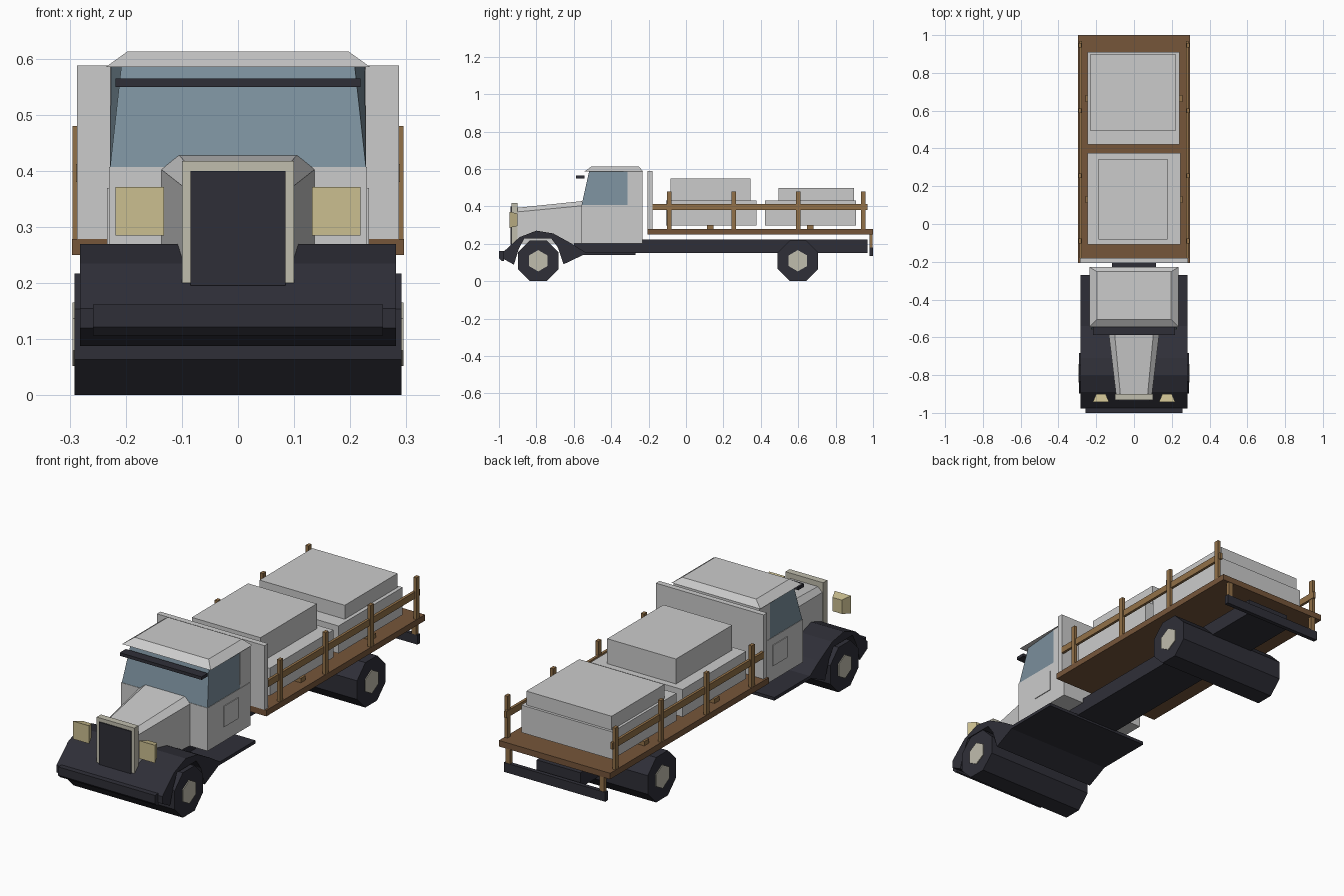
import bpy, math

def mat(name, r, g, b):
    m = bpy.data.materials.new(name)
    m.diffuse_color = (r, g, b, 1)
    return m

GREY = mat("light grey paint", 0.6, 0.6, 0.6)
DARK = mat("dark slate", 0.028, 0.028, 0.039)
BLUE = mat("window blue", 0.2, 0.28, 0.34)
CREAM = mat("cream trim", 0.53, 0.51, 0.42)
LAMP = mat("lamp yellow", 0.6, 0.52, 0.28)
WOOD = mat("deck wood", 0.18, 0.092, 0.042)
RAIL = mat("rail wood", 0.29, 0.165, 0.065)

def loft(name, a, b, m):
    """Solid joining two matching closed outlines."""
    n = len(a)
    faces = [tuple(range(n))[::-1], tuple(range(n, 2 * n))]
    faces += [(i, (i + 1) % n, (i + 1) % n + n, i + n) for i in range(n)]
    me = bpy.data.meshes.new(name)
    me.from_pydata(list(a) + list(b), [], faces)
    me.materials.append(m)
    ob = bpy.data.objects.new(name, me)
    bpy.context.collection.objects.link(ob)
    # consistent outward normals
    import bmesh
    bm = bmesh.new()
    bm.from_mesh(me)
    bmesh.ops.recalc_face_normals(bm, faces=bm.faces)
    bm.to_mesh(me)
    bm.free()
    return ob

def rect(x0, x1, y0, y1, z):
    return [(x0, y0, z), (x1, y0, z), (x1, y1, z), (x0, y1, z)]

def box(name, x0, x1, y0, y1, z0, z1, m):
    return loft(name, rect(x0, x1, y0, y1, z0), rect(x0, x1, y0, y1, z1), m)

def side_profile(name, pts, half, m):
    """Extrude a (y, z) outline across the width."""
    return loft(name, [(-half, y, z) for y, z in pts], [(half, y, z) for y, z in pts], m)

def ngon(n, r, cy, cz, turn):
    return [(cy + r * math.cos(turn + i * math.tau / n),
             cz + r * math.sin(turn + i * math.tau / n)) for i in range(n)]

# Wheels: full-width eight-sided rollers with six-sided hubs
for label, y in (("front", -0.79), ("rear", 0.598)):
    side_profile(label + "_wheels", ngon(8, 0.117, y, 0.109, math.pi / 8), 0.291, DARK)
    side_profile(label + "_hubs", ngon(6, 0.057, y, 0.109, math.pi / 2), 0.295, CREAM)

# Fenders running back into the running boards
side_profile("fenders_and_running_board", [
    (-0.978, 0.155), (-0.89, 0.235), (-0.80, 0.27), (-0.71, 0.255), (-0.61, 0.20),
    (-0.54, 0.155), (-0.27, 0.155), (-0.27, 0.14), (-0.55, 0.14), (-0.655, 0.09),
    (-0.685, 0.18), (-0.72, 0.228), (-0.865, 0.228), (-0.895, 0.17), (-0.92, 0.088),
    (-0.978, 0.12)], 0.282, DARK)

# Chassis and bumpers
box("chassis", -0.116, 0.116, -0.60, 0.97, 0.15, 0.222, DARK)
side_profile("front_bumper", [(-1, 0.122), (-1, 0.162), (-0.974, 0.162), (-0.974, 0.107),
                              (-0.985, 0.107)], 0.258, DARK)
box("rear_bumper", -0.27, 0.27, 0.98, 1.0, 0.135, 0.18, DARK)
for s in (-1, 1):
    box("rear_bumper_mount", s * 0.25 - 0.012, s * 0.25 + 0.012, 0.98, 0.998, 0.18, 0.25, RAIL)

# Cab body, rear pillar block, windows and roof
box("cab_body", -0.23, 0.23, -0.56, -0.232, 0.2, 0.407, GREY)
box("cab_back", -0.228, 0.228, -0.312, -0.232, 0.407, 0.587, GREY)
loft("cab_windows", rect(-0.228, 0.228, -0.558, -0.312, 0.407),
     [(-0.208, -0.518, 0.587), (0.208, -0.518, 0.587),
      (0.226, -0.312, 0.587), (-0.226, -0.312, 0.587)], BLUE)
loft("roof", rect(-0.236, 0.236, -0.545, -0.228, 0.585),
     rect(-0.197, 0.197, -0.505, -0.252, 0.613), GREY)
box("sun_visor", -0.218, 0.218, -0.588, -0.542, 0.55, 0.565, DARK)
for s in (-1, 1):
    box("door_panel", s * 0.2315 - 0.002, s * 0.2315 + 0.002, -0.44, -0.33, 0.27, 0.37, GREY)

# Engine hood: chamfered section that narrows to the front
def hood_ring(y, w, t, z0, z1):
    return [(-w, y, 0.2), (-w, y, z0), (-t, y, z1), (t, y, z1), (w, y, z0), (w, y, 0.2)]
loft("hood", hood_ring(-0.905, 0.095, 0.072, 0.37, 0.392),
     hood_ring(-0.555, 0.137, 0.105, 0.403, 0.428), GREY)

# Radiator frame and dark grille
box("grille_frame", -0.1, 0.1, -0.932, -0.9, 0.2, 0.418, CREAM)
box("grille", -0.085, 0.085, -0.937, -0.93, 0.196, 0.4, DARK)

# Headlights flaring towards the front
def lamp_ring(cx, y, hx, hz):
    return [(cx - hx, y, 0.328 - hz), (cx + hx, y, 0.328 - hz),
            (cx + hx, y, 0.328 + hz), (cx - hx, y, 0.328 + hz)]
for s in (-1, 1):
    loft("headlight", lamp_ring(s * 0.175, -0.943, 0.043, 0.043),
         lamp_ring(s * 0.175, -0.9, 0.025, 0.033), LAMP)

# Load bed and headboard
box("deck", -0.296, 0.296, -0.207, 1.0, 0.25, 0.279, WOOD)
box("headboard", -0.287, 0.287, -0.207, -0.18, 0.279, 0.588, GREY)

# Stake sides
for s in (-1, 1):
    a, b = sorted((s * 0.276, s * 0.289))
    box("side_rail", a, b, -0.18, 0.97, 0.38, 0.412, RAIL)
    a, b = sorted((s * 0.279, s * 0.295))
    for y in (-0.09, 0.255, 0.6, 0.947):
        box("stake", a, b, y - 0.012, y + 0.012, 0.27, 0.48, RAIL)

# Cargo crates on wooden skids
for y in (0.13, 0.665):
    box("cargo_skid", -0.256, 0.256, y - 0.018, y + 0.018, 0.279, 0.3, RAIL)
box("front_crate", -0.245, 0.245, -0.108, 0.376, 0.298, 0.43, GREY)
box("front_crate_top", -0.188, 0.178, -0.083, 0.345, 0.43, 0.55, GREY)
box("rear_crate", -0.245, 0.24, 0.422, 0.91, 0.298, 0.43, GREY)
box("rear_crate_top", -0.232, 0.222, 0.495, 0.897, 0.43, 0.497, GREY)
